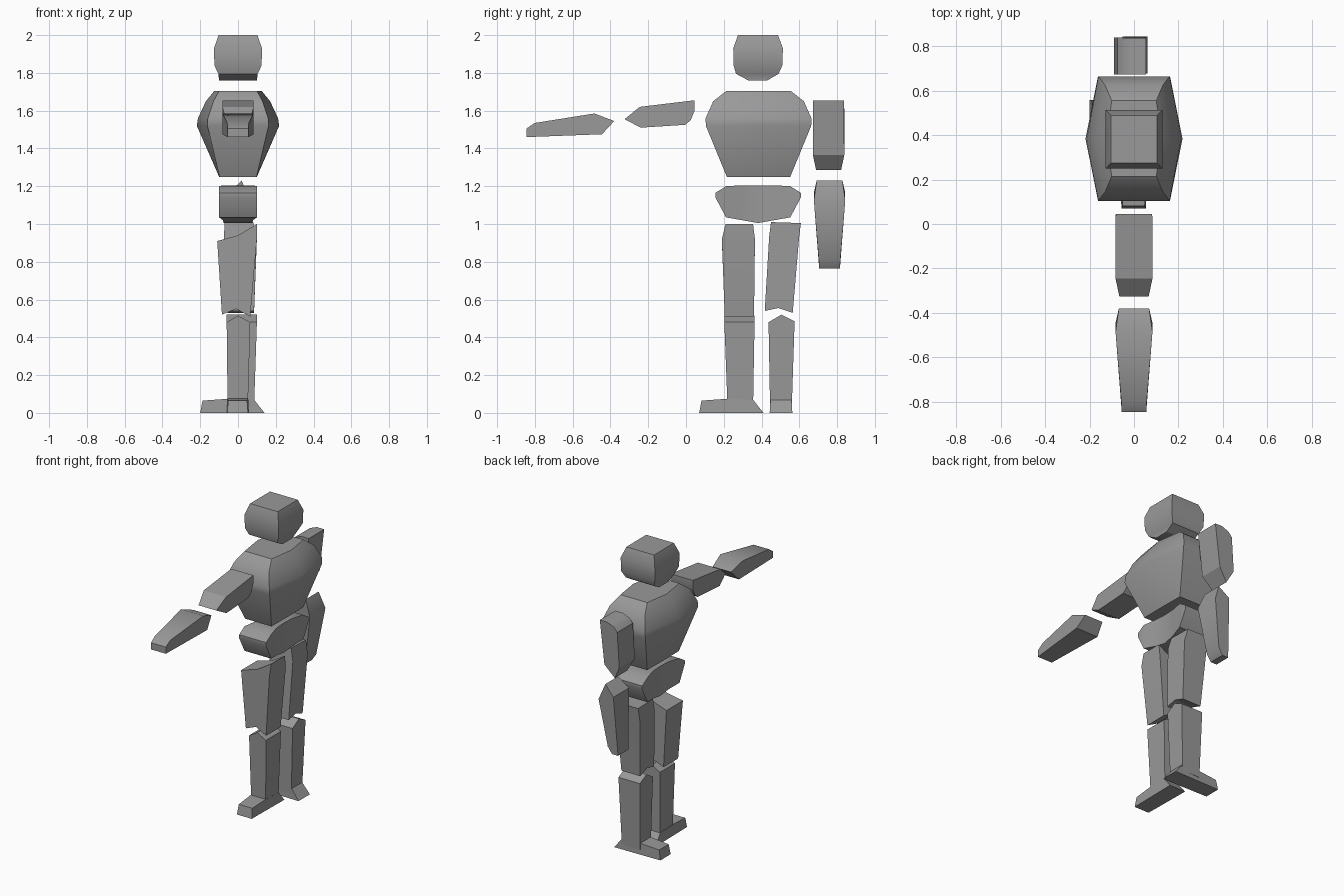
import bpy, bmesh, math

if "Cube" in bpy.data.objects:
    bpy.data.objects.remove(bpy.data.objects["Cube"])

grey = bpy.data.materials.new("plain grey")
grey.diffuse_color = (0.32, 0.32, 0.32, 1)
grey.use_nodes = True
grey.node_tree.nodes["Principled BSDF"].inputs["Base Color"].default_value = grey.diffuse_color


def loft(name, rings):
    """Skin matching closed rings of points and cap both ends."""
    bm = bmesh.new()
    rows = [[bm.verts.new(p) for p in ring] for ring in rings]
    n = len(rows[0])
    for a, b in zip(rows, rows[1:]):
        for i in range(n):
            j = (i + 1) % n
            bm.faces.new((a[i], a[j], b[j], b[i]))
    bm.faces.new(rows[0])
    bm.faces.new(rows[-1])
    bmesh.ops.recalc_face_normals(bm, faces=bm.faces)
    mesh = bpy.data.meshes.new(name)
    bm.to_mesh(mesh)
    bm.free()
    mesh.materials.append(grey)
    ob = bpy.data.objects.new(name, mesh)
    bpy.context.collection.objects.link(ob)
    bpy.ops.object.select_all(action='DESELECT')
    ob.select_set(True)
    bpy.context.view_layer.objects.active = ob
    bpy.ops.object.shade_smooth_by_angle(angle=math.radians(30))
    return ob


def slab(name, profile, place):
    """Profile points (u, v, low, high): outline plus its extent across."""
    loft(name, [[place(u, v, lo) for u, v, lo, hi in profile],
                [place(u, v, hi) for u, v, lo, hi in profile]])


def across_x(u, v, w):
    return (w, u, v)


def across_y(u, v, w):
    return (u, w, v)


# Head: rounded box
head = [(1.76, .10, .33, .43), (1.795, .104, .265, .49), (1.84, .125, .252, .51),
        (1.93, .127, .25, .513), (2.0, .103, .275, .487)]
loft("head", [[(-x, a, z), (x, a, z), (x, b, z), (-x, b, z)] for z, x, a, b in head])

# Torso: six-sided barrel (height, end half width, middle half width, half span)
CY = .384
torso = [(1.25, .098, .10, .168), (1.52, .162, .218, .279), (1.56, .16, .212, .28),
         (1.65, .13, .17, .24), (1.705, .10, .125, .17)]
loft("torso", [[(-e, CY - s, z), (e, CY - s, z), (m, CY, z),
                (e, CY + s, z), (-e, CY + s, z), (-m, CY, z)] for z, e, m, s in torso])

# Pelvis: faceted block, waisted in the middle
half = [(-.226, .10, 1.14, 1.165), (-.17, .10, 1.035, 1.2),
        (-.085, .08, 1.02, 1.205), (0, .075, 1.005, 1.205)]
stations = half + [(-d, x, a, b) for d, x, a, b in half[-2::-1]]
loft("pelvis", [[(-x, .382 + d, a), (x, .382 + d, a), (x, .382 + d, b), (-x, .382 + d, b)]
                for d, x, a, b in stations])

# Arms: distance along the arm, thickness position, half width
upper = [(0, .055, .082), (0, 0, .082), (.02, -.05, .082), (.05, -.075, .083),
         (.285, -.09, .083), (.37, -.045, .066), (.29, .02, .083)]
fore = [(.425, .02, .068), (.53, .06, .083), (.845, .01, .057),
        (.89, -.02, .055), (.89, -.065, .055), (.49, -.05, .083)]


def stretched(bend):
    return lambda u, v, w: (w, .045 - u, v + bend)


def hanging(centre):
    return lambda u, v, w: (v, centre + w, 1.655 - u)


for part, prof, bend, centre in (("upper_arm", upper, 1.60, .755),
                                 ("forearm", fore, 1.525, .76)):
    pts = [(u, v, -w, w) for u, v, w in prof]
    slab("left_" + part, pts, stretched(bend))
    slab("right_" + part, pts, hanging(centre))

# Thighs
slab("left_thigh", [(.10, 1.0, .21, .355), (.10, .92, .19, .365), (.065, .51, .205, .36),
                    (-.01, .55, .205, .36), (-.085, .52, .205, .36),
                    (-.11, .91, .19, .365), (0, .94, .205, .355)], across_y)
slab("right_thigh", [(.45, 1.01, -.07, .08), (.44, .93, -.075, .10), (.417, .54, -.055, .085),
                     (.49, .555, -.055, .085), (.565, .53, -.055, .085),
                     (.598, .92, -.075, .10), (.608, 1.005, -.07, .08)], across_x)

# Shins: pointed knees
slab("left_shin", [(-.06, .48, .203, .363), (0, .515, .203, .363), (.065, .48, .203, .363),
                   (.052, .03, .22, .355), (-.055, .03, .22, .355)], across_y)
slab("right_shin", [(.437, .48, -.06, .10), (.505, .52, -.06, .10), (.575, .485, -.06, .10),
                    (.56, .03, -.05, .085), (.445, .03, -.05, .085)], across_x)

# Feet: long toe and flared heel (distance behind the toe, height, half width)
foot = [(0, 0, .055), (.34, 0, .06), (.285, .07, .056), (.15, .075, .056), (.012, .065, .05)]
slab("left_foot", [(u, v, -w, w) for u, v, w in foot], lambda u, v, w: (w - .002, .07 + u, v))
slab("right_foot", [(u, v, -w, w) for u, v, w in foot], lambda u, v, w: (-.2 + u, .503 + w, v))
